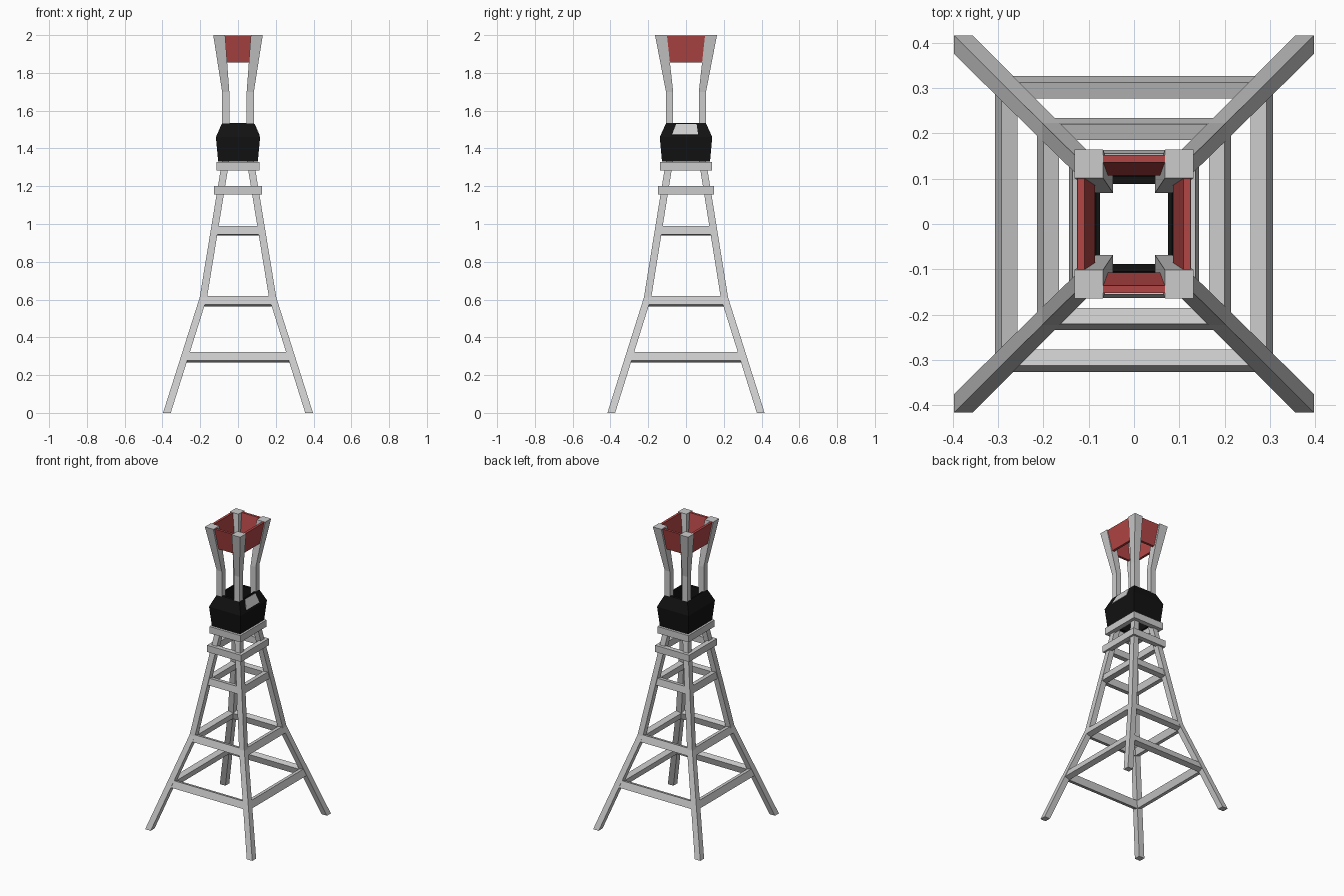
import bpy

if "Cube" in bpy.data.objects:
    bpy.data.objects.remove(bpy.data.objects["Cube"])


def material(name, rgb):
    m = bpy.data.materials.new(name)
    m.diffuse_color = (*rgb, 1)
    m.use_nodes = True
    m.node_tree.nodes["Principled BSDF"].inputs["Base Color"].default_value = m.diffuse_color
    return m


red = material("dark_red", (0.45, 0.06, 0.06))
black = material("black", (0.006, 0.006, 0.006))


def add_mesh(name, verts, faces, mat=None):
    me = bpy.data.meshes.new(name)
    me.from_pydata(verts, [], faces)
    ob = bpy.data.objects.new(name, me)
    bpy.context.collection.objects.link(ob)
    if mat:
        me.materials.append(mat)
    # consistent outward normals
    import bmesh
    bm = bmesh.new()
    bm.from_mesh(me)
    bmesh.ops.recalc_face_normals(bm, faces=bm.faces)
    bm.to_mesh(me)
    bm.free()
    return ob


def frame(name, profile, mat=None):
    """Mitred rectangular frame; profile is a closed loop of (x, y, z) half sizes."""
    n = len(profile)
    verts = [(sx * x, sy * y, z)
             for sx, sy in ((1, 1), (-1, 1), (-1, -1), (1, -1))
             for x, y, z in profile]
    faces = [(c * n + i, c * n + (i + 1) % n,
              (c + 1) % 4 * n + (i + 1) % n, (c + 1) % 4 * n + i)
             for c in range(4) for i in range(n)]
    return add_mesh(name, verts, faces, mat)


def loft(name, sections, sx, sy):
    """Square post through (outer x, outer y, width, z) sections."""
    verts = []
    for x, y, w, z in sections:
        verts += [(sx * a, sy * b, z)
                  for a, b in ((x, y), (x - w, y), (x - w, y - w), (x, y - w))]
    faces = [(0, 1, 2, 3), tuple(len(verts) - 4 + i for i in range(4))]
    for k in range(len(sections) - 1):
        for i in range(4):
            j = (i + 1) % 4
            faces.append((k * 4 + i, k * 4 + j, k * 4 + 4 + j, k * 4 + 4 + i))
    return add_mesh(name, verts, faces)


# Four bent legs running the full height
LEG = [(0.397, 0.416, 0.041, 0), (0.203, 0.223, 0.039, 0.61),
       (0.084, 0.106, 0.038, 1.335), (0.084, 0.106, 0.038, 1.70),
       (0.131, 0.164, 0.063, 2.0)]
for sx, side in ((1, "right"), (-1, "left")):
    for sy, end in ((1, "back"), (-1, "front")):
        loft(f"{end}_{side}_leg", LEG, sx, sy)


# Braces tilted with the leg slope, ending inside the legs
def brace(name, x, y, z, slope, h=0.045, t=0.035):
    section = [(0, 0), (-slope * h, h), (-slope * h - t, h - slope * t), (-t, -slope * t)]
    frame(name, [(x + o, y + o, z + dz) for o, dz in section])


brace("lower_brace", 0.306, 0.326, 0.278, 0.31)
brace("middle_brace", 0.2135, 0.2335, 0.574, 0.30)
brace("upper_brace", 0.143, 0.163, 0.945, 0.17)


# Upright collars around the neck
for name, x, y, z in (("lower_collar", 0.126, 0.147, 1.157),
                      ("upper_collar", 0.115, 0.138, 1.282)):
    t, h = 0.033, 0.045
    frame(name, [(x, y, z), (x, y, z + h), (x - t, y - t, z + h), (x - t, y - t, z)])

# Black faceted housing, open in the middle
frame("housing", [(0.105, 0.127, 1.33), (0.117, 0.139, 1.46), (0.084, 0.105, 1.535),
                  (0.075, 0.088, 1.535), (0.075, 0.088, 1.33)], black)

# Grey plate on the right-hand upper slope of the housing
plate = [(-0.074, 0.117, 1.473), (0.064, 0.117, 1.473),
         (0.056, 0.092, 1.53), (-0.052, 0.092, 1.53)]
a = [(x - 0.003, y, z) for y, x, z in plate]
b = [(x - 0.012, y, z - 0.004) for y, x, z in plate]
add_mesh("housing_plate", a + b, [(0, 1, 2, 3), (4, 5, 6, 7)] +
         [(i, (i + 1) % 4, (i + 1) % 4 + 4, i + 4) for i in range(4)])

# Red band between the flared leg tops
frame("red_band", [(0.125, 0.152, 1.998), (0.1015, 0.123, 1.855),
                   (0.0855, 0.107, 1.855), (0.109, 0.136, 1.998)], red)
